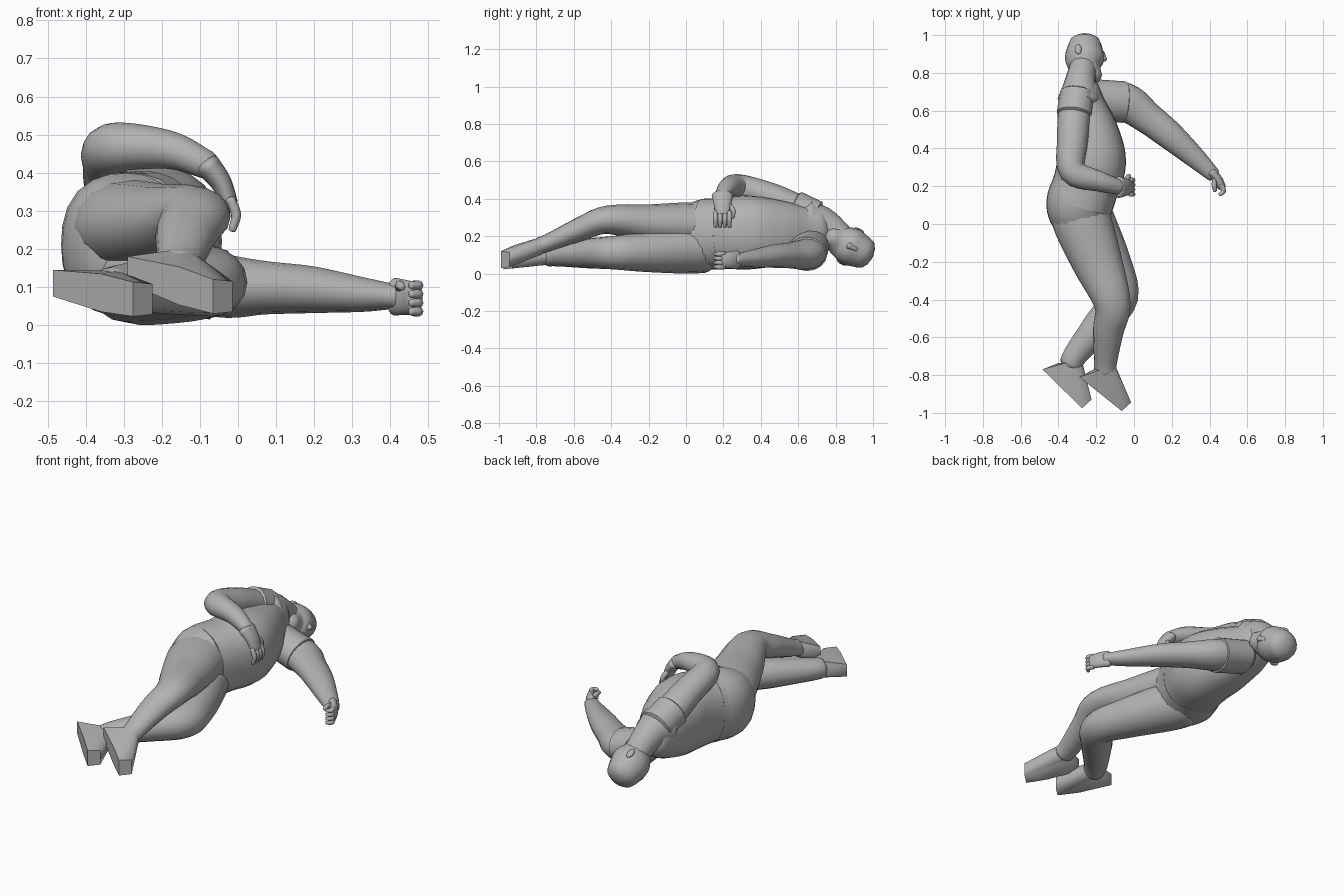
import bpy, bmesh, math
from mathutils import Vector

cube = bpy.data.objects.get("Cube")
if cube:
    bpy.data.objects.remove(cube, do_unlink=True)

colour = (.45, .45, .45, 1)
grey = bpy.data.materials.new("plain grey")
grey.use_nodes = True
grey.diffuse_color = colour
grey.node_tree.nodes["Principled BSDF"].inputs["Base Color"].default_value = colour

UP = Vector((0, 0, 1))
NORTH = Vector((0, 1, 0))


def finish(name, bm):
    bmesh.ops.recalc_face_normals(bm, faces=bm.faces)
    mesh = bpy.data.meshes.new(name)
    bm.to_mesh(mesh)
    bm.free()
    mesh.materials.append(grey)
    mesh.shade_smooth()
    mesh.set_sharp_from_angle(angle=math.radians(50))
    obj = bpy.data.objects.new(name, mesh)
    bpy.context.collection.objects.link(obj)
    return obj


def spline(stations, steps=5):
    """Smooth curve through the stations, interpolating position and radius together."""
    knots = [Vector(s) for s in stations]
    padded = [knots[0] * 2 - knots[1]] + knots + [knots[-1] * 2 - knots[-2]]
    path = []
    for a, b, c, d in zip(padded, padded[1:], padded[2:], padded[3:]):
        for i in range(steps):
            t = i / steps
            path.append(b + (c - a) * (t / 2)
                        + (a * 2 - b * 5 + c * 4 - d) * (t * t / 2)
                        + (b * 3 - a - c * 3 + d) * (t ** 3 / 2))
    return path + [knots[-1]]


def dome(end, inner, bulge):
    """Shrinking stations that close one end of a path, listed outwards."""
    outward = (end.xyz - inner.xyz).normalized()
    stations = []
    for angle in (.5, 1, 1.4):
        centre = end.xyz + outward * end.w * bulge * math.sin(angle)
        stations.append(Vector((*centre, end.w * math.cos(angle))))
    return stations


def loft(name, stations, flat=1, ref=UP, grow=1, bulge=.5, sides=16, power=2):
    """Skin oval rings on a path of x, y, z, radius; flat scales the ref direction,
    a higher power makes the ovals boxier."""
    path = spline(stations)
    path = (dome(path[0], path[1], bulge)[::-1] + path
            + dome(path[-1], path[-2], bulge))
    bm = bmesh.new()
    rings = []
    for i, station in enumerate(path):
        before, after = path[max(i - 1, 0)], path[min(i + 1, len(path) - 1)]
        tangent = (after.xyz - before.xyz).normalized()
        side = tangent.cross(ref).normalized()
        top = side.cross(tangent) * flat
        ring = []
        for k in range(sides):
            angle = math.tau * k / sides
            c, s = math.cos(angle), math.sin(angle)
            box = (abs(c) ** power + abs(s) ** power) ** (1 / power)
            spoke = (side * c + top * s) / box
            ring.append(bm.verts.new(station.xyz + spoke * station.w * grow))
        rings.append(ring)
    for a, b in zip(rings, rings[1:]):
        for k in range(sides):
            n = (k + 1) % sides
            bm.faces.new((a[k], a[n], b[n], b[k]))
    bm.faces.new(rings[0])
    bm.faces.new(rings[-1])
    return finish(name, bm)


def fingers(prefix, knuckle, spread, reach, curl):
    """Four fingers in a row, each bending from reach to curl."""
    knuckle, spread, reach, curl = map(Vector, (knuckle, spread, reach, curl))
    for i in range(4):
        base = knuckle + spread * (i - 1.5)
        bend = base + reach
        joints = zip((base, bend, bend + curl), (.013, .013, .01))
        loft(f"{prefix}_finger_{i + 1}", [(*p, r) for p, r in joints],
             ref=spread.normalized(), sides=8)


# Torso with rounded belly, lying on its left side, and the shirt hem
torso = [(-.275, 0, .2, .15), (-.29, .1, .21, .175), (-.257, .2, .215, .175),
         (-.225, .33, .22, .183), (-.245, .48, .22, .165),
         (-.275, .62, .23, .13), (-.285, .72, .25, .1)]
loft("torso", torso, flat=1.08, sides=24, power=2.4)
loft("shirt_hem", torso[1:3], flat=1.08, grow=1.008, bulge=0, sides=24, power=2.4)

# Neck and drooping head
loft("neck", [(-.29, .66, .28, .115), (-.285, .75, .26, .083), (-.26, .88, .15, .065)])


def on_head(x, y, radius):
    return (x, y, .145 - (y - .88) / 2, radius)


loft("head", [on_head(-.215, .775, .052), on_head(-.248, .82, .085),
              on_head(-.26, .88, .105), on_head(-.26, .95, .088)], flat=.97, bulge=.6)
loft("nose", [on_head(-.17, .91, .012), on_head(-.16, .87, .018)], sides=8)
for name, side in (("right_ear", 1), ("left_ear", -1)):
    bm = bmesh.new()
    bmesh.ops.create_uvsphere(bm, u_segments=16, v_segments=8, radius=.03)
    ear = finish(name, bm)
    ear.location = (-.295, .88 + side * .045, .145 + side * .085)
    ear.scale = (.6, 1, .4)
    ear.rotation_euler.x = -.46

# Right arm, resting over the belly, with its sleeve
right_arm = [(-.3, .69, .3, .085), (-.315, .58, .35, .087), (-.325, .45, .41, .082),
             (-.325, .28, .465, .072), (-.18, .225, .46, .054), (-.08, .195, .42, .04)]
loft("right_arm", right_arm, flat=.93)
loft("right_sleeve", right_arm[:2], grow=1.09, bulge=.2)
loft("right_palm", [(-.08, .195, .42, .034), (-.045, .195, .375, .028),
                    (-.022, .195, .32, .022)], flat=1.7, ref=NORTH)
fingers("right", (-.02, .195, .33), (0, .025, 0), (.015, 0, -.04), (-.01, 0, -.04))
loft("right_thumb", [(-.05, .22, .38, .014), (-.03, .25, .34, .014),
                     (-.025, .25, .3, .01)], ref=NORTH, sides=8)

# Left arm, stretched out along the ground, with its sleeve
left_arm = [(-.22, .66, .15, .1), (-.05, .645, .105, .103), (.075, .56, .098, .085),
            (.195, .465, .093, .075), (.33, .345, .08, .055), (.42, .26, .075, .038)]
loft("left_arm", left_arm, flat=.82)
loft("left_sleeve", left_arm[:2], flat=.85, grow=1.07, bulge=.1)
loft("left_palm", [(.41, .275, .075, .026), (.445, .235, .072, .024),
                   (.465, .195, .07, .022)], flat=1.9)
fingers("left", (.462, .205, .07), (0, 0, .023), (.012, -.03, 0), (-.02, -.02, 0))
loft("left_thumb", [(.425, .235, .1, .013), (.425, .2, .105, .013),
                    (.43, .175, .1, .01)], sides=8)

# Right leg, lying on top
loft("right_leg", [(-.295, .1, .26, .15), (-.27, 0, .26, .155),
                   (-.195, -.2, .267, .133), (-.115, -.42, .288, .097),
                   (-.135, -.56, .24, .082), (-.15, -.72, .172, .062),
                   (-.152, -.78, .15, .058)], flat=.78)

# Left leg, bent backwards on the ground
loft("left_leg", [(-.28, .1, .135, .14), (-.235, 0, .13, .14),
                  (-.125, -.22, .116, .115), (-.075, -.39, .112, .096),
                  (-.18, -.53, .108, .085), (-.3, -.68, .1, .066),
                  (-.335, -.74, .095, .06)], flat=.93)


# Feet, as wedges from a round ankle down to a long sole
def foot(name, ankle, heel, toe):
    ankle, heel, toe = map(Vector, (ankle, heel, toe))
    instep = toe + Vector((.05, .045, 0))
    middle = heel.lerp(toe, .6)
    bm = bmesh.new()
    for point, width in ((heel, .035), (middle, .05), (toe, .045), (instep, .04)):
        for side in (-1, 1):
            bm.verts.new(point + UP * width * side)
    for k in range(10):
        angle = math.tau * k / 10
        bm.verts.new(ankle + Vector((math.cos(angle), 0, math.sin(angle) * .8)) * .062)
    bmesh.ops.convex_hull(bm, input=bm.verts)
    finish(name, bm)


foot("right_foot", (-.152, -.77, .15), (-.29, -.81, .145), (-.065, -.99, .075))
foot("left_foot", (-.335, -.735, .095), (-.485, -.77, .11), (-.275, -.975, .068))
